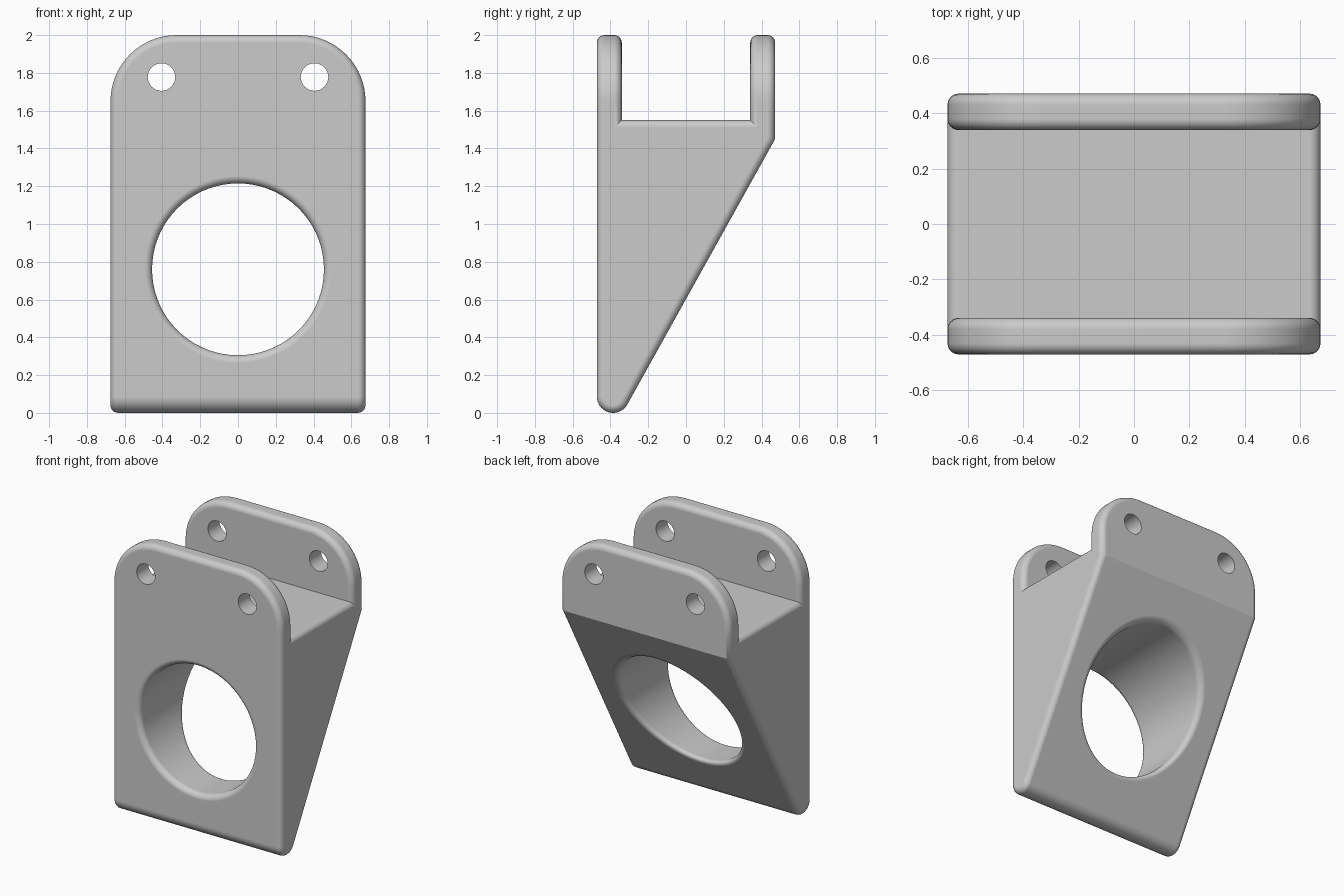
import bpy, bmesh
from math import sin, cos, pi, radians
from mathutils import Vector

if "Cube" in bpy.data.objects:
    bpy.data.objects.remove(bpy.data.objects["Cube"])

HALF_X, HALF_Y = 0.675, 0.472
INNER_Y, FLOOR_Z = 0.34, 1.55
EDGE_ROUND = 0.04

grey = bpy.data.materials.new("plain grey")
grey.use_nodes = True
colour = (0.6, 0.6, 0.6, 1)
grey.diffuse_color = colour
grey.node_tree.nodes["Principled BSDF"].inputs["Base Color"].default_value = colour


def add_object(name, bm):
    mesh = bpy.data.meshes.new(name)
    bm.to_mesh(mesh)
    bm.free()
    mesh.materials.append(grey)
    obj = bpy.data.objects.new(name, mesh)
    bpy.context.collection.objects.link(obj)
    return obj


def drill(obj, name, x, z, radius, sides):
    """Cut a round hole along y."""
    bpy.ops.mesh.primitive_cylinder_add(vertices=sides, radius=radius, depth=2,
                                        location=(x, 0, z), rotation=(pi / 2, 0, 0))
    cutter = bpy.context.object
    cutter.name = name
    cutter.data.materials.append(grey)
    cutter.hide_render = True
    cut = obj.modifiers.new(name, 'BOOLEAN')
    cut.operation, cut.solver, cut.object = 'DIFFERENCE', 'EXACT', cutter
    return cutter


def bake(obj):
    """Replace the mesh with its modified version."""
    graph = bpy.context.evaluated_depsgraph_get()
    obj.data = bpy.data.meshes.new_from_object(obj.evaluated_get(graph))
    obj.modifiers.clear()


# Side profile: upright front, rounded foot, sloping back, two top plates
foot_r = 0.086
foot = Vector((foot_r - HALF_Y, foot_r))
profile = []
for i in range(15):
    a = radians(180 + 151 * i / 14)
    profile.append((foot.x + foot_r * cos(a), foot.y + foot_r * sin(a)))
profile += [(HALF_Y, 1.45), (HALF_Y, 2), (INNER_Y, 2), (INNER_Y, FLOOR_Z),
            (-INNER_Y, FLOOR_Z), (-INNER_Y, 2), (-HALF_Y, 2)]

bm = bmesh.new()
face = bm.faces.new([bm.verts.new((-HALF_X, y, z)) for y, z in profile])
ext = bmesh.ops.extrude_face_region(bm, geom=[face])
bmesh.ops.translate(bm, vec=(2 * HALF_X, 0, 0),
                    verts=[g for g in ext["geom"] if isinstance(g, bmesh.types.BMVert)])
bmesh.ops.recalc_face_normals(bm, faces=bm.faces)

# Large rounded corners on the plate tops: only the edges running along y
corners = [e for e in bm.edges
           if all(v.co.z > 1.99 for v in e.verts)
           and abs(e.verts[0].co.x - e.verts[1].co.x) < 0.01]
bmesh.ops.bevel(bm, geom=corners, offset=0.35, segments=16, profile=0.5,
                affect='EDGES', clamp_overlap=False)
bracket = add_object("bracket", bm)

# Main bore
cutters = [drill(bracket, "bore_cutter", 0, 0.76, 0.455, 72)]
bake(bracket)

# Soft rounding on every sharp outward edge
bm = bmesh.new()
bm.from_mesh(bracket.data)
bmesh.ops.dissolve_limit(bm, angle_limit=radians(0.5), verts=bm.verts, edges=bm.edges)
bm.normal_update()
sharp = [e for e in bm.edges if e.is_manifold and e.calc_face_angle_signed() > radians(40)]
bmesh.ops.bevel(bm, geom=sharp, offset=EDGE_ROUND, segments=6, profile=0.5,
                affect='EDGES', clamp_overlap=False)
bm.to_mesh(bracket.data)
bm.free()

# Crisp bolt holes through both plates
for side, x in (("left", 0.405), ("right", -0.405)):
    cutters.append(drill(bracket, side + "_bolt_cutter", x, 1.778, 0.073, 32))
bake(bracket)
for c in cutters:
    bpy.data.objects.remove(c)

# Smooth rounds, flat faces
bpy.ops.object.select_all(action='DESELECT')
bracket.select_set(True)
bpy.context.view_layer.objects.active = bracket
bpy.ops.object.shade_smooth_by_angle(angle=radians(26))
flat = bracket.modifiers.new("flat_faces", 'WEIGHTED_NORMAL')
flat.keep_sharp = True
